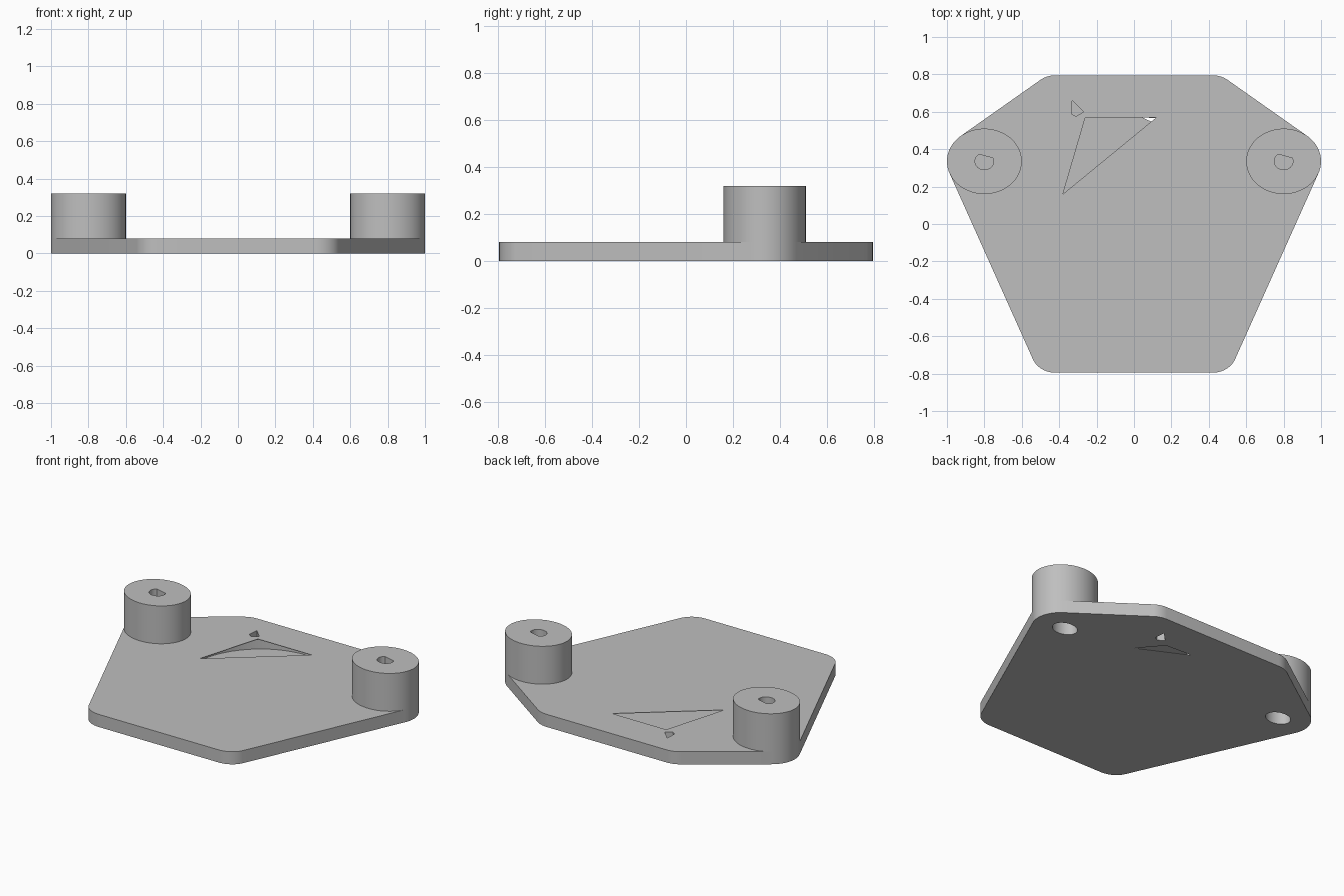
import bpy, bmesh, math

cube = bpy.data.objects.get("Cube")
if cube:
    bpy.data.objects.remove(cube, do_unlink=True)

grey = bpy.data.materials.new("plain grey")
grey.use_nodes = True
COLOUR = (0.52, 0.52, 0.52, 1)
grey.diffuse_color = COLOUR
grey.node_tree.nodes["Principled BSDF"].inputs["Base Color"].default_value = COLOUR

PLATE_TOP, BOSS_TOP = 0.08, 0.32
BOSS_X, BOSS_Y = 0.8, 0.335


def ellipse(cx, cy, rx, ry, n=64):
    return [(cx + rx * math.cos(math.tau * i / n), cy + ry * math.sin(math.tau * i / n))
            for i in range(n)]


def prism(name, outline, z0, z1):
    """Upright solid around the convex hull of an outline."""
    bm = bmesh.new()
    for x, y in outline:
        bm.verts.new((x, y, z0))
        bm.verts.new((x, y, z1))
    bmesh.ops.convex_hull(bm, input=bm.verts[:])
    bmesh.ops.dissolve_limit(bm, angle_limit=0.01, verts=bm.verts[:], edges=bm.edges[:])
    bmesh.ops.recalc_face_normals(bm, faces=bm.faces[:])
    mesh = bpy.data.meshes.new(name)
    bm.to_mesh(mesh)
    bm.free()
    mesh.materials.append(grey)
    obj = bpy.data.objects.new(name, mesh)
    bpy.context.collection.objects.link(obj)
    return obj


def cut(obj, cutter):
    bpy.context.view_layer.objects.active = obj
    mod = obj.modifiers.new("cut", 'BOOLEAN')
    mod.operation, mod.solver, mod.object = 'DIFFERENCE', 'EXACT', cutter
    bpy.ops.object.modifier_apply(modifier=mod.name)


# Plate: rounded six-sided outline wrapped around corner and boss ellipses
outline = []
for s in (-1, 1):
    outline += ellipse(s * BOSS_X, BOSS_Y, 0.2, 0.175)
    outline += ellipse(s * 0.42, 0.68, 0.13, 0.115)
    outline += ellipse(s * 0.42, -0.68, 0.13, 0.115)
plate = prism("plate", outline, 0, PLATE_TOP)

# Round hollow between the thin skins, and the openings into it
cutters = [
    prism("hollow", ellipse(0, 0.225, 0.46, 0.46), 0.003, PLATE_TOP - 0.003),
    prism("top_opening", [(-0.26, 0.57), (0.12, 0.57), (-0.38, 0.16)], 0.06, 0.1),
    prism("bottom_opening", [(0.35, 0.42), (0.23, 0.56), (0.045, 0.57)], -0.02, 0.02),
]
# Small pits beside the openings, one on each face
pit = [(-0.33, 0.66), (-0.335, 0.59), (-0.31, 0.575), (-0.27, 0.6)]
cutters.append(prism("top_pit", pit, 0.01, 0.1))
cutters.append(prism("bottom_pit", [(-x, y) for x, y in pit], -0.02, 0.07))
for c in cutters:
    cut(plate, c)

# Bosses with a shallow top hole and a wider hole underneath
parts = [plate]
for side, s in (("left", 1), ("right", -1)):
    x = s * BOSS_X
    boss = prism(side + "_boss", ellipse(x, BOSS_Y, 0.2, 0.175), PLATE_TOP, BOSS_TOP)
    rim = [p for p in ellipse(x, BOSS_Y, 0.05, 0.045, 32)
           if p[0] < x - 0.02 or p[1] < BOSS_Y + 0.02]
    top_hole = prism("top_hole", rim, 0.22, 0.4)
    under_hole = prism("under_hole", ellipse(x, BOSS_Y, 0.08, 0.06, 32), -0.05, 0.17)
    cut(boss, top_hole)
    for obj in (boss, plate):
        cut(obj, under_hole)
    cutters += [top_hole, under_hole]
    parts.append(boss)

for c in cutters:
    bpy.data.objects.remove(c, do_unlink=True)

# Smooth rounded sides with crisp rims
bpy.ops.object.select_all(action='DESELECT')
for obj in parts:
    obj.select_set(True)
bpy.context.view_layer.objects.active = plate
bpy.ops.object.shade_smooth_by_angle(angle=math.radians(30))
